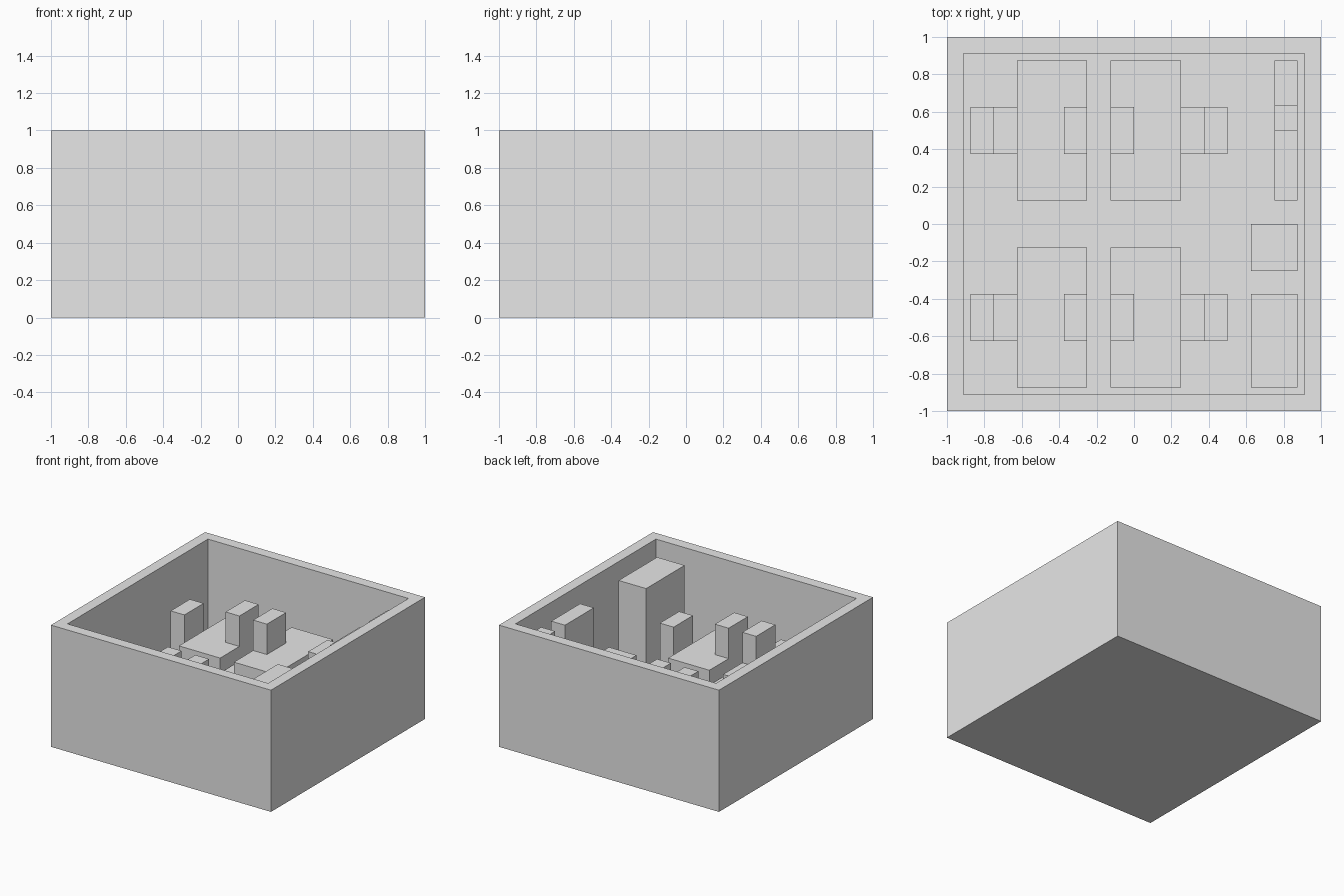
import bpy
import bmesh

U = 0.125  # module size: everything sits on this grid

cube = bpy.data.objects.get("Cube")
if cube:
    bpy.data.objects.remove(cube)

grey = bpy.data.materials.new("light_grey")
grey.use_nodes = True
grey.diffuse_color = (0.8, 0.8, 0.8, 1)
grey.node_tree.nodes["Principled BSDF"].inputs["Base Color"].default_value = (0.8, 0.8, 0.8, 1)


def add_box(bm, x, y, z):
    """Add a box given (min, max) ranges in modules."""
    verts = bmesh.ops.create_cube(bm, size=1)["verts"]
    for v in verts:
        for i, (lo, hi) in enumerate((x, y, z)):
            v.co[i] = (hi if v.co[i] > 0 else lo) * U
    return verts


def part(name, *boxes):
    bm = bmesh.new()
    for b in boxes:
        add_box(bm, *b)
    return finish(name, bm)


def finish(name, bm):
    mesh = bpy.data.meshes.new(name)
    bm.to_mesh(bm and mesh)
    bm.free()
    mesh.materials.append(grey)
    obj = bpy.data.objects.new(name, mesh)
    bpy.context.collection.objects.link(obj)
    return obj


# Room shell: inset the top face and sink it down to the floor
bm = bmesh.new()
add_box(bm, (-8, 8), (-8, 8), (0, 8))
bm.normal_update()
top = max(bm.faces, key=lambda f: f.calc_center_median().z)
bmesh.ops.inset_region(bm, faces=[top], thickness=U)
sunk = bmesh.ops.extrude_face_region(bm, geom=[top])["geom"]
bmesh.ops.translate(bm, vec=(0, 0, -7 * U),
                    verts=[v for v in sunk if isinstance(v, bmesh.types.BMVert)])
if top.is_valid:
    bmesh.ops.delete(bm, geom=[top], context="FACES_ONLY")
bmesh.ops.recalc_face_normals(bm, faces=bm.faces)
finish("room_shell", bm)


def span(a, b, side):
    return tuple(sorted((a * side, b * side)))


# Four workstations: the desk columns mirror each other about x = -1.5
for row, side_y in (("back", 1), ("front", -1)):
    for column, side_x in (("right", -1), ("left", 1)):
        def xs(a, b):
            return tuple(c - 1.5 for c in span(a, b, side_x))

        def ys(a, b):
            return span(a, b, side_y)

        tag = f"{row}_{column}"
        part("desk_" + tag,
             (xs(0.5, 3.5), ys(1, 7), (3, 4)),
             *[(xs(a, a + 0.5), ys(b, b + 0.5), (1, 3))
               for a in (0.5, 3) for b in (1, 6.5)])
        part("screen_" + tag, (xs(0.5, 1.5), ys(3, 5), (4, 6)))
        part("chair_" + tag,
             (xs(3.5, 5.5), ys(3, 5), (1, 3)),
             (xs(4.5, 5.5), ys(3, 5), (3, 5)))

# Furniture along the left wall
part("tall_cabinet", ((5, 7), (-7, -3), (1, 7)))
part("low_cabinet", ((5, 7), (-2, 0), (1, 3)))
part("wall_shelf_unit",
     ((6, 7), (1, 4), (1, 7)),
     ((6, 7), (4, 5.04), (1, 4)),
     ((6, 7), (5.04, 7), (1, 7)))
